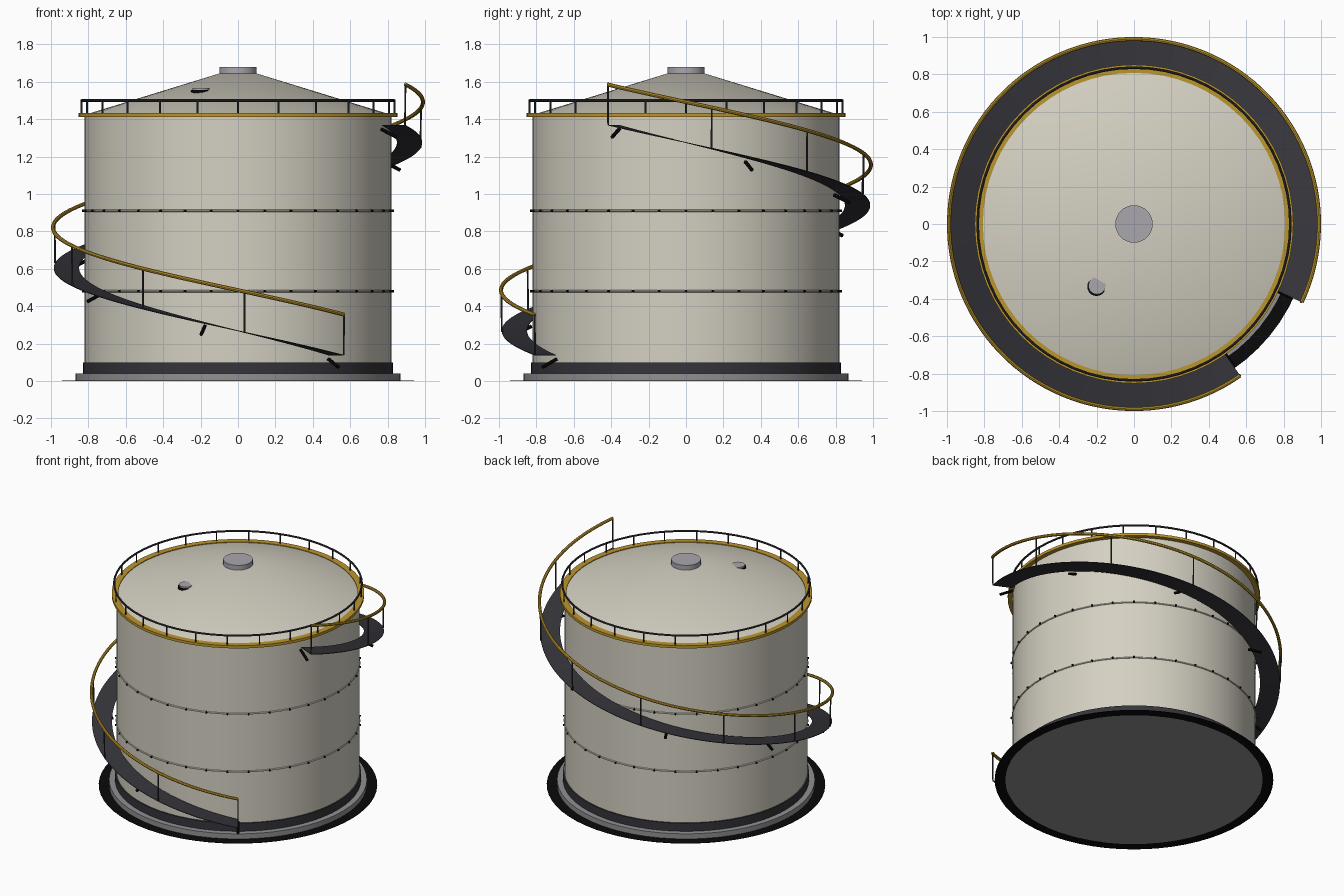
import bpy, bmesh, math
from mathutils import Vector

if "Cube" in bpy.data.objects:
    bpy.data.objects.remove(bpy.data.objects["Cube"])

def mat(name, c):
    m = bpy.data.materials.new(name)
    m.diffuse_color = (*c, 1)
    m.use_nodes = True
    m.node_tree.nodes["Principled BSDF"].inputs["Base Color"].default_value = m.diffuse_color
    return m

CREAM = mat("cream paint", (0.66, 0.63, 0.54))
GOLD = mat("safety yellow", (0.50, 0.30, 0.025))
DARK = mat("dark steel", (0.035, 0.035, 0.043))
BLACK = mat("black", (0.003, 0.003, 0.003))
GREY = mat("light grey metal", (0.40, 0.38, 0.42))
CONCRETE = mat("concrete", (0.28, 0.28, 0.29))

def finish(name, bm, m, smooth=True):
    bmesh.ops.remove_doubles(bm, verts=bm.verts, dist=1e-5)
    bmesh.ops.recalc_face_normals(bm, faces=bm.faces)
    me = bpy.data.meshes.new(name)
    bm.to_mesh(me)
    bm.free()
    me.materials.append(m)
    ob = bpy.data.objects.new(name, me)
    bpy.context.collection.objects.link(ob)
    if smooth:
        bpy.context.view_layer.objects.active = ob
        ob.select_set(True)
        bpy.ops.object.shade_smooth_by_angle(angle=math.radians(30))
        ob.select_set(False)
    return ob

def lathe(name, profile, m, closed=False, seg=64, loc=(0, 0, 0)):
    """Revolve (radius, z) points around z."""
    bm = bmesh.new()
    vs = [bm.verts.new((r, 0, z)) for r, z in profile]
    n = len(vs)
    es = [bm.edges.new((vs[i], vs[(i + 1) % n])) for i in range(n if closed else n - 1)]
    bmesh.ops.spin(bm, geom=vs + es, cent=(0, 0, 0), axis=(0, 0, 1),
                   angle=2 * math.pi, steps=seg)
    ob = finish(name, bm, m)
    ob.location = loc
    return ob

def circle(r, z, tube, n=8):
    return [(r + tube * math.cos(2 * math.pi * i / n), z + tube * math.sin(2 * math.pi * i / n))
            for i in range(n)]

def rods(name, pairs, radius, m, seg=8):
    """Straight round bars between point pairs."""
    bm = bmesh.new()
    for a, b in pairs:
        a, b = Vector(a), Vector(b)
        d = b - a
        vs = bmesh.ops.create_cone(bm, cap_ends=True, segments=seg, radius1=radius,
                                   radius2=radius, depth=d.length)["verts"]
        q = d.to_track_quat('Z', 'Y').to_matrix()
        for v in vs:
            v.co = q @ v.co + (a + b) / 2
    return finish(name, bm, m)

def polar(r, deg, z):
    a = math.radians(deg)
    return (r * math.cos(a), r * math.sin(a), z)

def stair(t):
    """Angle and height along the spiral, t in 0..1."""
    return -55 - 330 * t, 0.14 + 1.23 * t

def spiral(name, section, m, steps=110):
    """Sweep a closed (radius, height offset) section up the spiral."""
    bm = bmesh.new()
    prev = None
    for i in range(steps + 1):
        ang, z = stair(i / steps)
        ring = [bm.verts.new(polar(r, ang, z + h)) for r, h in section]
        n = len(ring)
        if prev:
            for k in range(n):
                bm.faces.new((prev[k], prev[(k + 1) % n], ring[(k + 1) % n], ring[k]))
        if i in (0, steps):
            bm.faces.new(ring)
        prev = ring
    return finish(name, bm, m)

# Foundation
lathe("foundation_slab", [(0, 0), (0.87, 0), (0.87, 0.04), (0, 0.04)], CONCRETE)
lathe("ground_ring", [(0.868, 0.0), (0.94, 0.0), (0.94, 0.002), (0.868, 0.002)], BLACK, True)
lathe("base_band", [(0.81, 0.04), (0.83, 0.04), (0.83, 0.10), (0.81, 0.10)], DARK, True)

# Tank shell and roof
lathe("tank_wall", [(0.82, 0.04), (0.82, 1.42)], CREAM)
lathe("cone_roof", [(0.83, 1.42), (0, 1.68 - 0.005)], CREAM)
lathe("roof_cap", [(0, 1.64), (0.10, 1.64), (0.10, 1.68), (0, 1.68)], GREY, seg=32)
lathe("hatch_collar", [(0, 1.525), (0.05, 1.525), (0.05, 1.555), (0, 1.555)], BLACK,
      seg=20, loc=(-0.2, -0.335, 0))
lathe("hatch_lid", [(0, 1.55), (0.046, 1.55), (0.046, 1.566), (0, 1.566)], GREY,
      seg=20, loc=(-0.198, -0.33, 0))

# Seams with rivets
for name, z in (("lower", 0.48), ("upper", 0.91)):
    lathe(name + "_seam", circle(0.82, z, 0.006), CREAM, True)
    rods(name + "_rivets", [(polar(0.815, a, z), polar(0.833, a, z)) for a in range(0, 360, 10)],
         0.007, BLACK)

# Roof edge walkway and railing
lathe("roof_edge_ring", [(0.808, 1.412), (0.852, 1.412), (0.852, 1.432), (0.808, 1.432)], GOLD, True)
lathe("roof_rail", circle(0.836, 1.50, 0.007), DARK, True)
rods("roof_rail_posts", [(polar(0.836, a, 1.42), polar(0.836, a, 1.50)) for a in range(0, 360, 15)],
     0.005, DARK)

# Spiral stair, handrail, posts and brackets
spiral("stair_ramp", [(0.85, -0.004), (0.985, -0.004), (0.985, 0), (0.85, 0)], DARK)
spiral("stair_handrail", circle(0.989, 0.215, 0.011), GOLD)
posts, struts = [], []
for i in range(11):
    a, z = stair(i / 10)
    posts.append((polar(0.985, a, z - 0.002), polar(0.988, a, z + 0.215)))
for i in range(8):
    a, z = stair(i / 7)
    struts.append((polar(0.845, a, z - 0.023), polar(0.935, a, z - 0.066)))
rods("stair_posts", posts, 0.005, DARK)
rods("stair_brackets", struts, 0.010, BLACK)
